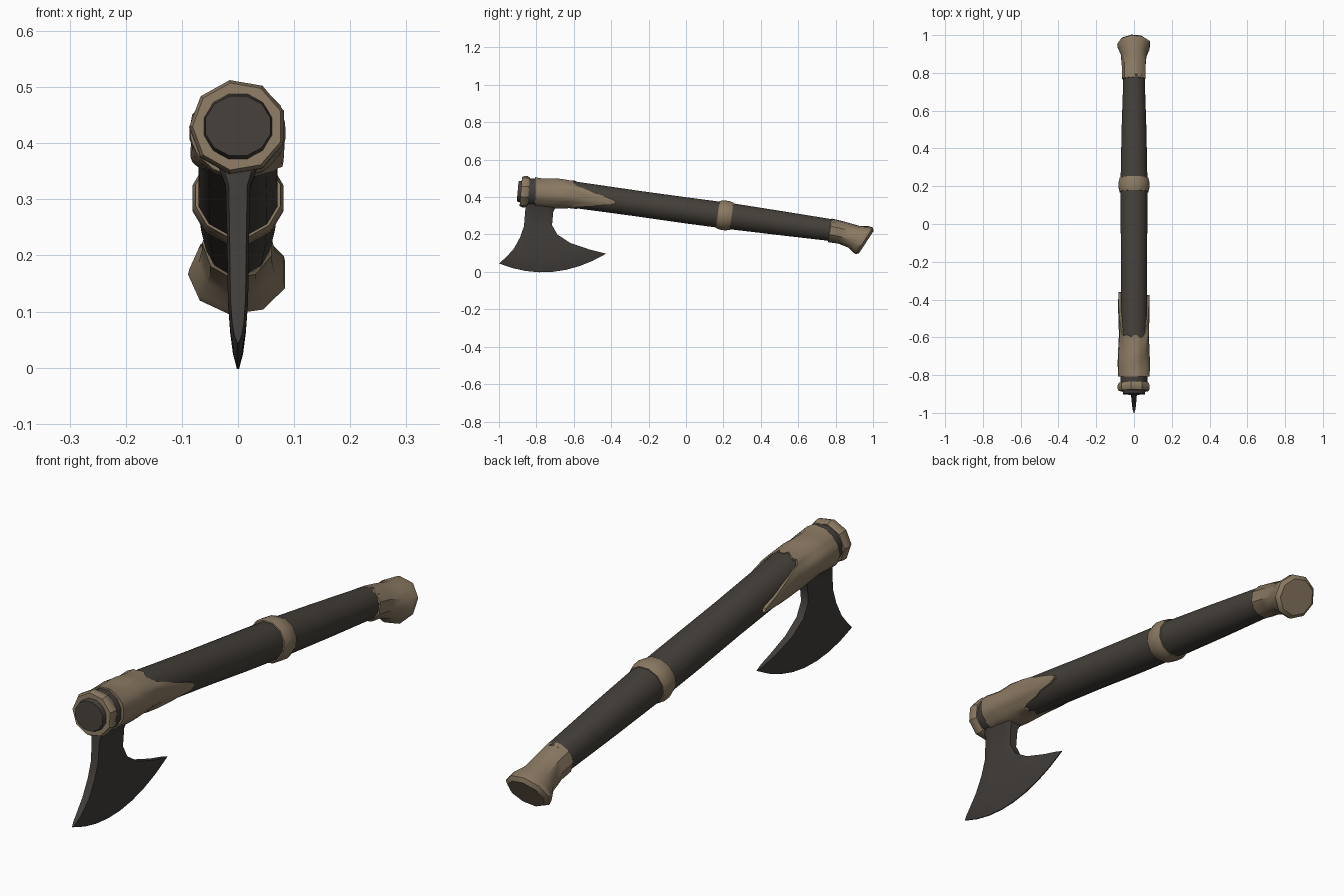
import bpy, bmesh, math, random
from mathutils import Vector

if "Cube" in bpy.data.objects:
    bpy.data.objects.remove(bpy.data.objects["Cube"])

random.seed(4)


def material(name, rgb):
    m = bpy.data.materials.new(name)
    m.diffuse_color = (*rgb, 1)
    m.use_nodes = True
    m.node_tree.nodes["Principled BSDF"].inputs["Base Color"].default_value = m.diffuse_color
    return m


WOOD = material("dark wood", (0.058, 0.050, 0.041))
METAL = material("dark metal", (0.052, 0.046, 0.041))
TAN = material("tan leather", (0.260, 0.195, 0.125))


def finish(name, bm, mat, angle=35):
    bmesh.ops.recalc_face_normals(bm, faces=bm.faces[:])
    me = bpy.data.meshes.new(name)
    bm.to_mesh(me)
    bm.free()
    me.materials.append(mat)
    ob = bpy.data.objects.new(name, me)
    bpy.context.collection.objects.link(ob)
    bpy.ops.object.select_all(action='DESELECT')
    ob.select_set(True)
    bpy.context.view_layer.objects.active = ob
    bpy.ops.object.shade_smooth_by_angle(angle=math.radians(angle))
    return ob


def skin(bm, rows, closed=True):
    n = len(rows[0])
    for a, b in zip(rows, rows[1:]):
        for i in range(n if closed else n - 1):
            j = (i + 1) % n
            bm.faces.new((a[i], a[j], b[j], b[i]))


def ring_point(y, z, rx, rz, tilt, a):
    # point on a ring whose axis dips by tilt degrees
    t = math.radians(tilt)
    h = rz * math.sin(a)
    return Vector((rx * math.cos(a), y + h * math.sin(t), z + h * math.cos(t)))


def loft(name, rings, mat, sides=10, angle=35):
    bm = bmesh.new()
    rows = [[bm.verts.new(ring_point(*r, math.tau * (i + 0.5) / sides))
             for i in range(sides)] for r in rings]
    skin(bm, rows)
    bm.faces.new(rows[0])
    bm.faces.new(rows[-1])
    return finish(name, bm, mat, angle)


def axis_z(y):
    # height of the handle centre line
    pts = [(-0.92, 0.432), (-0.6, 0.413), (0.0, 0.329), (0.2, 0.303), (0.8, 0.220)]
    for (y0, z0), (y1, z1) in zip(pts, pts[1:]):
        if y <= y1:
            return z0 + (z1 - z0) * (y - y0) / (y1 - y0)
    return pts[-1][1]


# handle shaft
shaft = [(-0.90, 0.060, 0.055), (-0.86, 0.066, 0.068), (-0.6, 0.073, 0.073),
         (-0.25, 0.071, 0.071), (0.0, 0.073, 0.072), (0.25, 0.073, 0.072),
         (0.5, 0.068, 0.067), (0.79, 0.058, 0.060)]
loft("handle_shaft", [(y, axis_z(y), rx, rz, 5 if y < -0.7 else 8)
                      for y, rx, rz in shaft], WOOD, 12)

# flared pommel with slanted end
loft("pommel", [(0.765, 0.223, 0.058, 0.059, 8), (0.77, 0.222, 0.064, 0.065, 8),
                (0.83, 0.210, 0.064, 0.062, 14), (0.897, 0.188, 0.070, 0.066, 27),
                (0.935, 0.175, 0.087, 0.083, 32), (0.953, 0.166, 0.089, 0.086, 33),
                (0.964, 0.159, 0.075, 0.072, 33)], TAN, 9, 40)


def band(name, y, half, r_out, r_in, tilt, sides=12):
    prof = [(-half, r_in), (-half, r_out - 0.006), (-half * 0.4, r_out),
            (half * 0.4, r_out), (half, r_out - 0.006), (half, r_in)]
    return loft(name, [(y + d, axis_z(y + d), r + 0.002, r, tilt) for d, r in prof],
                TAN, sides)


# wrapped bands
band("middle_band", 0.207, 0.037, 0.082, 0.06, 8)
band("front_band", -0.862, 0.021, 0.085, 0.055, 5, 9)

# metal sleeve of the axe head, between front band and collar
loft("head_sleeve", [(-0.86, axis_z(-0.86), 0.073, 0.075, 5),
                     (-0.78, axis_z(-0.78), 0.075, 0.076, 5)], METAL, 12)

# leather collar with a ragged tongue along each side
bm = bmesh.new()
N, STEPS = 36, 6
angles = [math.tau * i / N for i in range(N)]
ends, rough = [], []
for a in angles:
    mid = 0.0 if math.cos(a) > 0 else math.pi
    d = abs(math.asin(math.sin(a - mid) if mid == 0 else -math.sin(a - mid)) + 0.12)
    k = max(0.0, min(1.0, (0.85 - d) / 0.75))
    ends.append(-0.595 + 0.225 * k + random.uniform(-0.012, 0.012))
    rough.append(random.uniform(-0.002, 0.002))
rows = []
for s, grow in [(0, -0.02)] + [(k / STEPS, 0) for k in range(STEPS + 1)] + [(1, -0.02)]:
    row = []
    for a, e, w in zip(angles, ends, rough):
        y = -0.808 + s * (e + 0.808)
        r = 0.082 + grow + w - 0.003 * s + 0.003 * math.sin(9 * s + 2 * a)
        p = ring_point(y, axis_z(y), r + 0.002, r - 0.002, 0, a)
        row.append(bm.verts.new(p))
    rows.append(row)
skin(bm, rows)
finish("collar", bm, TAN, 40)

# bearded blade: rows of front y, front z, back y, back z, half thickness, sag
blade = [(-0.845, 0.43, -0.70, 0.43, 0.050, 0), (-0.855, 0.355, -0.692, 0.355, 0.034, 0),
         (-0.860, 0.325, -0.710, 0.32, 0.022, 0), (-0.866, 0.245, -0.716, 0.25, 0.020, 0),
         (-0.887, 0.185, -0.688, 0.20, 0.019, 0.005), (-0.920, 0.125, -0.62, 0.155, 0.018, 0.02),
         (-0.960, 0.080, -0.52, 0.121, 0.014, 0.035), (-0.985, 0.058, -0.46, 0.106, 0.009, 0.055),
         (-1.0, 0.045, -0.427, 0.097, 0.002, 0.071)]
bm = bmesh.new()
COLS = 8
rows = []
for yf, zf, yb, zb, t, sag in blade:
    loop = []
    for side in (1, -1):
        for i in range(COLS + 1):
            u = i / COLS if side == 1 else 1 - i / COLS
            w = t * (0.75 if i in (0, COLS) else 1)
            loop.append(bm.verts.new((side * w, yf + u * (yb - yf),
                                      zf + u * (zb - zf) - sag * 4 * u * (1 - u))))
    rows.append(loop)
skin(bm, rows)
for r in (rows[0], rows[-1]):
    for i in range(COLS):
        bm.faces.new((r[i], r[i + 1], r[-2 - i], r[-1 - i]))
finish("axe_blade", bm, METAL, 35)
